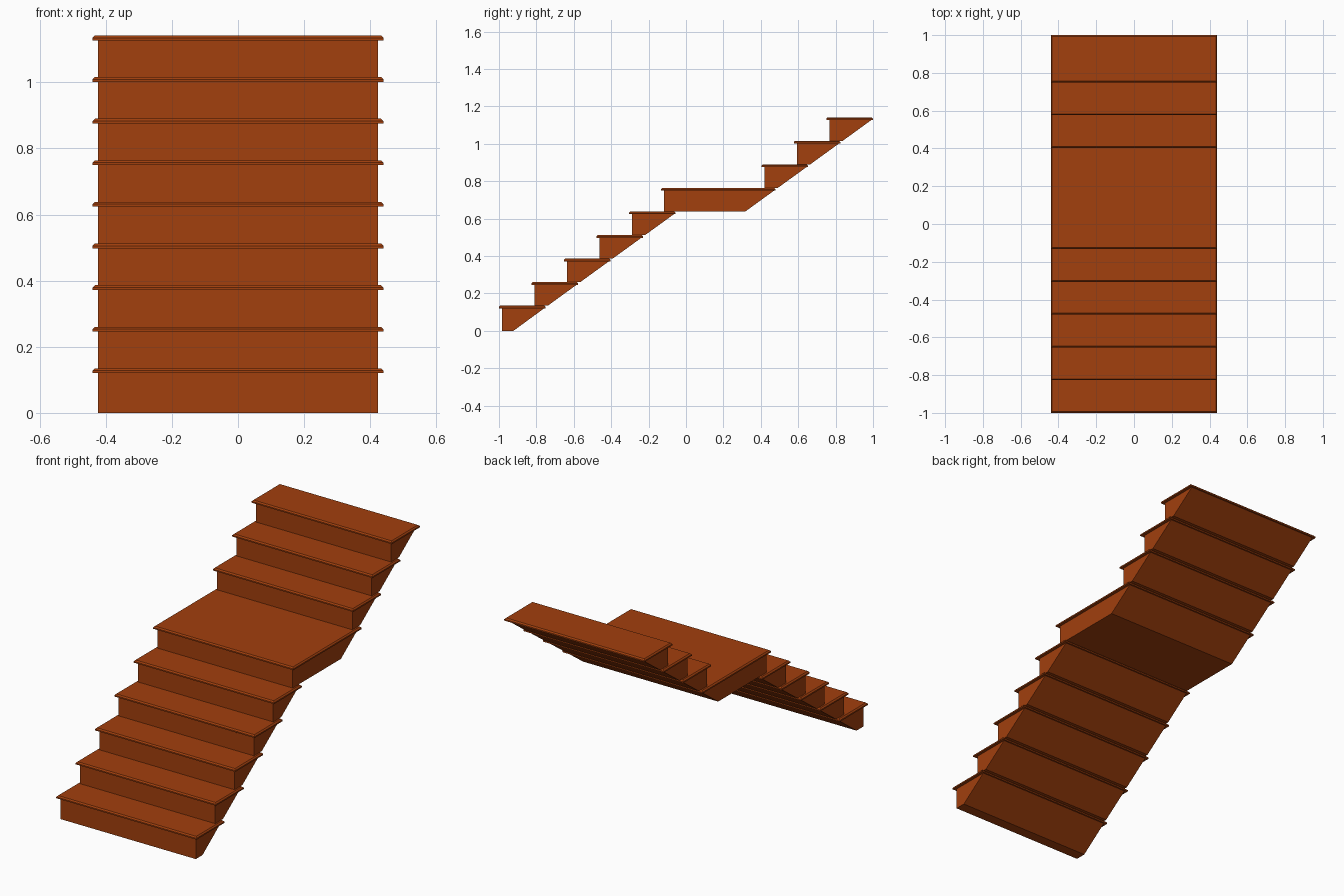
import bpy, bmesh

if "Cube" in bpy.data.objects:
    bpy.data.objects.remove(bpy.data.objects["Cube"])

RISE, RUN = 0.1259, 0.1735
TREAD_T, NOSE, CHAMFER = 0.0145, 0.016, 0.007
FOOT = 0.061              # depth of each block at its base
HALF_BODY, HALF_TREAD = 0.424, 0.44
FIRST_TOP = 0.1347

wood = bpy.data.materials.new("wood")
wood.diffuse_color = (0.36, 0.05, 0.004, 1)
wood.use_nodes = True
wood.node_tree.nodes["Principled BSDF"].inputs["Base Color"].default_value = wood.diffuse_color


def extrude_profile(name, profile, half):
    """Prism across x from a (y, z) side profile; returns object."""
    bm = bmesh.new()
    face = bm.faces.new([bm.verts.new((-half, y, z)) for y, z in profile])
    ext = bmesh.ops.extrude_face_region(bm, geom=[face])
    bmesh.ops.translate(bm, vec=(2 * half, 0, 0),
                        verts=[v for v in ext["geom"] if isinstance(v, bmesh.types.BMVert)])
    bmesh.ops.recalc_face_normals(bm, faces=bm.faces)
    return finish(name, bm)


def tread(name, y0, y1, top):
    """Thin board with its upper edges chamfered."""
    bm = bmesh.new()
    bmesh.ops.create_cube(bm, size=1)
    for v in bm.verts:
        v.co = (v.co.x * 2 * HALF_TREAD,
                y1 if v.co.y > 0 else y0,
                top if v.co.z > 0 else top - TREAD_T)
    edges = [e for e in bm.edges if all(v.co.z > top - 1e-4 for v in e.verts)]
    bmesh.ops.bevel(bm, geom=edges, offset=CHAMFER, segments=1, affect='EDGES')
    return finish(name, bm)


def finish(name, bm):
    me = bpy.data.meshes.new(name)
    bm.to_mesh(me)
    bm.free()
    me.materials.append(wood)
    ob = bpy.data.objects.new(name, me)
    bpy.context.collection.objects.link(ob)
    return ob


# Five lower steps, a long landing, then three upper steps
starts = [-1 + i * RUN for i in range(6)] + [0.75 - i * RUN for i in (2, 1, 0)]
ends = [y + 0.25 for y in starts]
ends[5] = starts[6] + 0.25 - RUN

for i, (y0, y1) in enumerate(zip(starts, ends)):
    landing = i == 5
    label = "landing" if landing else f"step_{i + 1}"
    top = FIRST_TOP + i * RISE
    under = top - TREAD_T
    base = top - RISE if i else 0
    front = y0 + NOSE
    back_top = y1 - 0.009
    back_base = back_top - (under - base) * RUN / RISE
    if i == 0:
        back_base = front + FOOT
    # Sloped-back riser block
    extrude_profile(label + "_block", [(front, base), (front, under),
                    (back_top, under), (back_base, base)], HALF_BODY)
    tread(label + "_tread", y0, y1, top)
